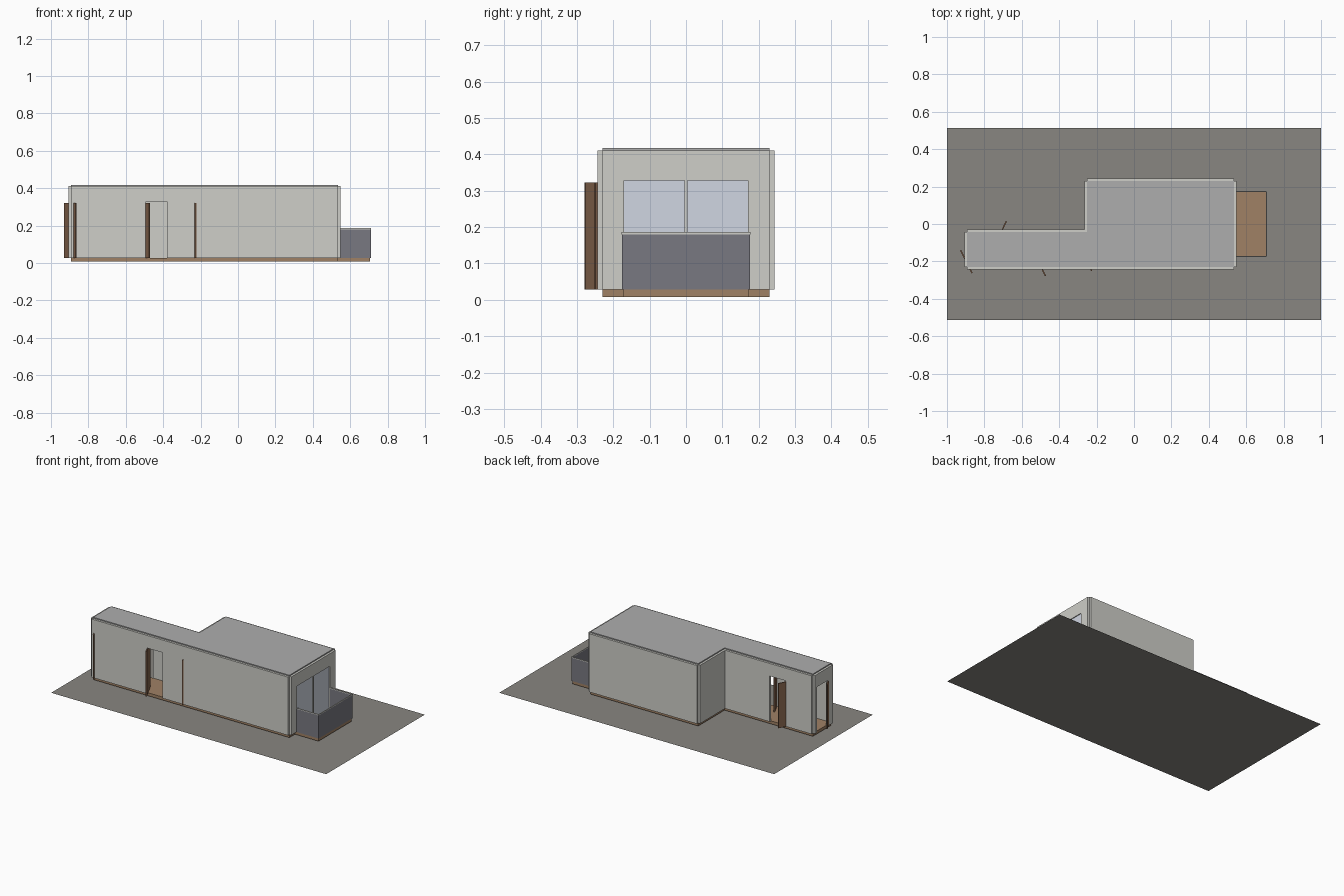
import bpy, bmesh
from math import atan2, hypot
from mathutils import Vector

if "Cube" in bpy.data.objects:
    bpy.data.objects.remove(bpy.data.objects["Cube"])


def material(name, rgb, alpha=1.0):
    m = bpy.data.materials.new(name)
    m.diffuse_color = (*rgb, alpha)
    m.use_nodes = True
    m.node_tree.nodes["Principled BSDF"].inputs["Base Color"].default_value = m.diffuse_color
    return m


WALL = material("plaster", (0.62, 0.62, 0.58))
ROOF = material("roof_grey", (0.42, 0.42, 0.42))
WOOD = material("wood_floor", (0.35, 0.22, 0.13))
DOOR = material("door_wood", (0.24, 0.13, 0.075))
PANEL = material("dark_panel", (0.19, 0.19, 0.22))
GLASS = material("glass", (0.63, 0.67, 0.76))
EARTH = material("ground_grey", (0.25, 0.24, 0.22))


def prism(name, points, depth, mat):
    """Extrude a closed loop of 3D points along the depth vector."""
    bm = bmesh.new()
    face = bm.faces.new([bm.verts.new(p) for p in points])
    if depth:
        out = bmesh.ops.extrude_face_region(bm, geom=[face])
        verts = [g for g in out["geom"] if isinstance(g, bmesh.types.BMVert)]
        bmesh.ops.translate(bm, verts=verts, vec=Vector(depth))
        bmesh.ops.recalc_face_normals(bm, faces=bm.faces)
    me = bpy.data.meshes.new(name)
    bm.to_mesh(me)
    bm.free()
    me.materials.append(mat)
    ob = bpy.data.objects.new(name, me)
    bpy.context.collection.objects.link(ob)
    return ob


def box(name, x0, x1, y0, y1, z0, z1, mat):
    pts = [(x0, y0, z0), (x1, y0, z0), (x1, y1, z0), (x0, y1, z0)]
    return prism(name, pts, (0, 0, z1 - z0), mat)


Z0, ZD, Z1, T = 0.028, 0.328, 0.411, 0.014   # floor, door head, wall top, wall thickness


def wall(name, axis, a, b, pos, openings=()):
    """Wall running along x or y, with full-height openings cut from the floor."""
    prof = [(a, Z0)]
    for s, e in openings:
        prof += [(s, Z0), (s, ZD), (e, ZD), (e, Z0)]
    prof += [(b, Z0), (b, Z1), (a, Z1)]
    if axis == "x":
        return prism(name, [(u, pos, z) for u, z in prof], (0, T, 0), WALL)
    return prism(name, [(pos, u, z) for u, z in prof], (T, 0, 0), WALL)


# Ground sheet
prism("ground_sheet", [(-1, -0.512, 0), (1, -0.512, 0), (1, 0.512, 0), (-1, 0.512, 0)], None, EARTH)

# L-shaped floor and roof share one outline
XL, XM, XR, YF, YM, YB = -0.893, -0.25, 0.535, -0.23, -0.043, 0.23
outline = [(XL, YF), (XR, YF), (XR, YB), (XM, YB), (XM, YM), (XL, YM)]
prism("floor_slab", [(x, y, 0.008) for x, y in outline], (0, 0, 0.02), WOOD)
prism("roof_slab", [(x, y, 0.398) for x, y in outline], (0, 0, 0.02), ROOF)

# Walls set around the slab edge
wall("front_wall", "x", XL, XR, YF - T, [(-0.492, -0.38)])
wall("back_wall_wide", "x", XM, XR, YB)
wall("back_wall_narrow", "x", XL, XM - T, YM, [(-0.705, -0.588)])
wall("step_wall", "y", YM, YB, XM - T)
wall("left_wall", "y", YF, YM, XL - T, [(-0.18, -0.066)])
windows = [(-0.17, -0.004), (0.004, 0.17)]
wall("right_wall", "y", YF, YB, XR, windows)

# Window panes
for i, (s, e) in enumerate(windows):
    box(f"window_pane_{i + 1}", XR + 0.004, XR + 0.009, s, e, Z0, ZD, GLASS)


# Open door leaves: inner end to outer end in plan
def door(name, p, q):
    dx, dy = q[0] - p[0], q[1] - p[1]
    h = hypot(dx, dy) / 2
    ob = box(name, -h, h, -0.0035, 0.0035, Z0, 0.322, DOOR)
    ob.location = ((p[0] + q[0]) / 2, (p[1] + q[1]) / 2, 0)
    ob.rotation_euler.z = atan2(dy, dx)


door("left_door", (-0.927, -0.140), (-0.866, -0.263))
door("front_door", (-0.533, -0.155), (-0.473, -0.278))
door("inner_door", (-0.287, -0.128), (-0.226, -0.251))
door("back_door", (-0.742, -0.108), (-0.682, 0.015))

# Balcony floor, panels and cap rails
BX, BY, P = 0.706, 0.172, 0.004
box("balcony_floor", XR, BX, -BY, BY, 0.008, 0.028, WOOD)
sides = {"front": (XR + T, BX, -BY - P, -BY),
         "back": (XR + T, BX, BY, BY + P),
         "end": (BX, BX + P, -BY - P, BY + P)}
for side, (x0, x1, y0, y1) in sides.items():
    box(f"balcony_{side}_panel", x0, x1, y0, y1, 0.028, 0.18, PANEL)
    box(f"balcony_{side}_cap", x0, x1 + 0.001, y0 - 0.001, y1 + 0.001, 0.18, 0.186, WALL)
